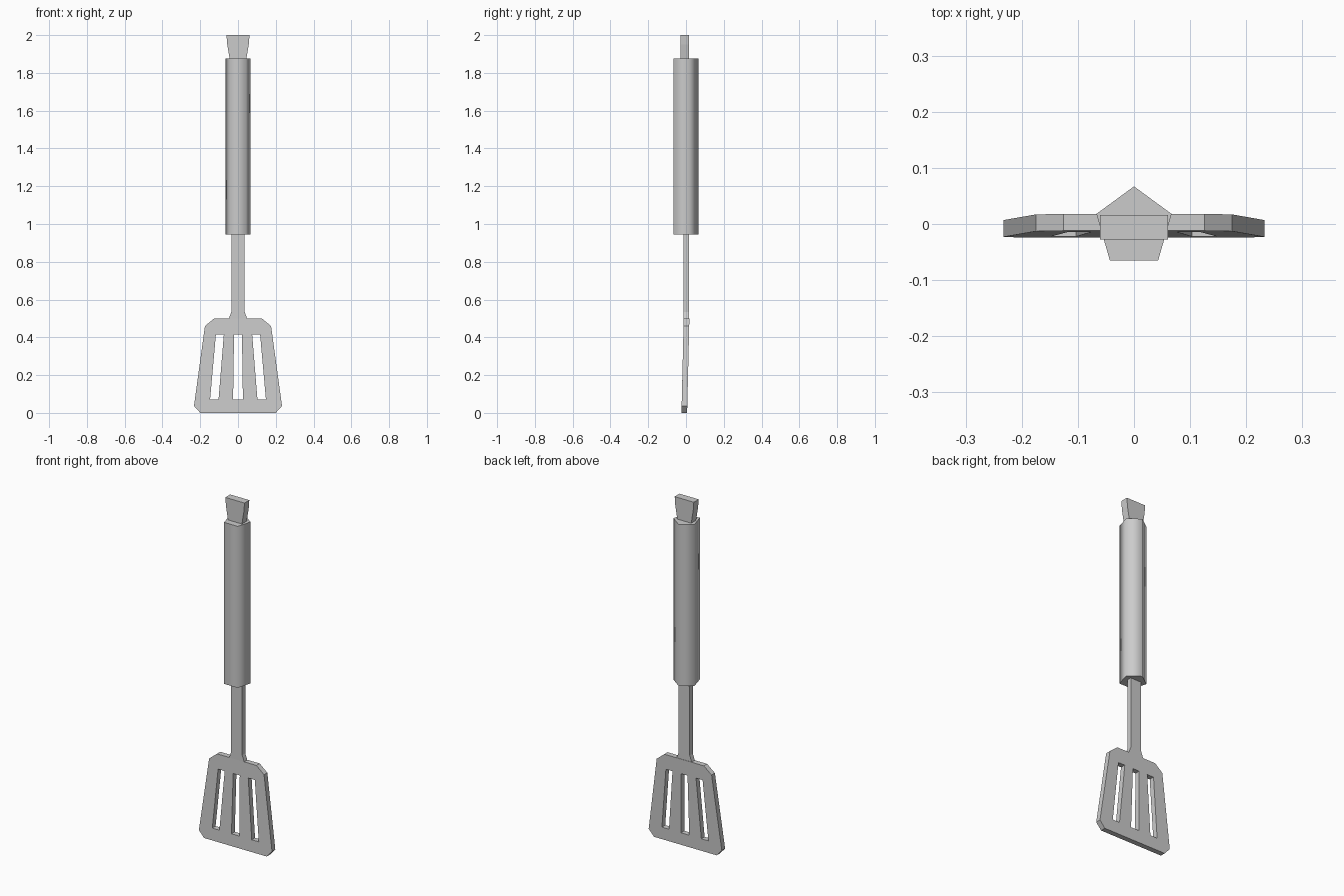
import bpy, bmesh
from mathutils import Vector

if "Cube" in bpy.data.objects:
    bpy.data.objects.remove(bpy.data.objects["Cube"])


def make_object(name, bm):
    bmesh.ops.recalc_face_normals(bm, faces=bm.faces)
    mesh = bpy.data.meshes.new(name)
    bm.to_mesh(mesh)
    bm.free()
    obj = bpy.data.objects.new(name, mesh)
    bpy.context.collection.objects.link(obj)
    return obj


def mirrored(half):
    # right half, bottom to top -> full closed outline
    return half + [(-x, z) for x, z in reversed(half)]


def plate(name, loops, y_of_z, thickness):
    # flat outline (with optional holes) in XZ, thickened along +Y
    bm = bmesh.new()
    edges = []
    for loop in loops:
        vs = [bm.verts.new((x, y_of_z(z), z)) for x, z in loop]
        edges += [bm.edges.new((vs[i - 1], vs[i])) for i in range(len(vs))]
    bmesh.ops.triangle_fill(bm, edges=edges, use_beauty=True, use_dissolve=False,
                            normal=Vector((0, -1, 0)))
    ext = bmesh.ops.extrude_face_region(bm, geom=bm.faces[:], use_keep_orig=True)
    moved = [g for g in ext["geom"] if isinstance(g, bmesh.types.BMVert)]
    bmesh.ops.translate(bm, verts=moved, vec=(0, thickness, 0))
    return make_object(name, bm)


# Slotted blade, leaning slightly forward at the bottom
outline = mirrored([(0.2, 0), (0.233, 0.037), (0.175, 0.46), (0.126, 0.5), (0.048, 0.5)])
side_slot = [(0.103, 0.07), (0.148, 0.07), (0.117, 0.415), (0.075, 0.415)]
slots = [mirrored([(0.026, 0.07), (0.021, 0.415)]),
         side_slot, [(-x, z) for x, z in side_slot]]
plate("blade", [outline] + slots, lambda z: -0.024 + 0.024 * z, 0.03)

# Shaft with a flared foot
plate("shaft", [mirrored([(0.048, 0.5), (0.035, 0.535), (0.035, 0.96)])],
      lambda z: -0.012, 0.028)

# Hanging tab on top of the handle
plate("end_tab", [mirrored([(0.042, 1.86), (0.057, 1.95), (0.061, 2.0)])],
      lambda z: -0.028, 0.044)

# Five-sided handle grip, smooth around the sides with flat ends
bm = bmesh.new()
section = [(0, 0.067), (-0.067, 0.018), (-0.043, -0.065), (0.043, -0.065), (0.067, 0.018)]
base = bm.faces.new([bm.verts.new((x, y, 0.945)) for x, y in section])
ext = bmesh.ops.extrude_face_region(bm, geom=[base], use_keep_orig=True)
bmesh.ops.translate(bm, vec=(0, 0, 0.93),
                    verts=[g for g in ext["geom"] if isinstance(g, bmesh.types.BMVert)])
for f in bm.faces:
    f.smooth = len(f.verts) == 4
for e in bm.edges:
    e.smooth = all(len(f.verts) == 4 for f in e.link_faces)
make_object("handle", bm)
